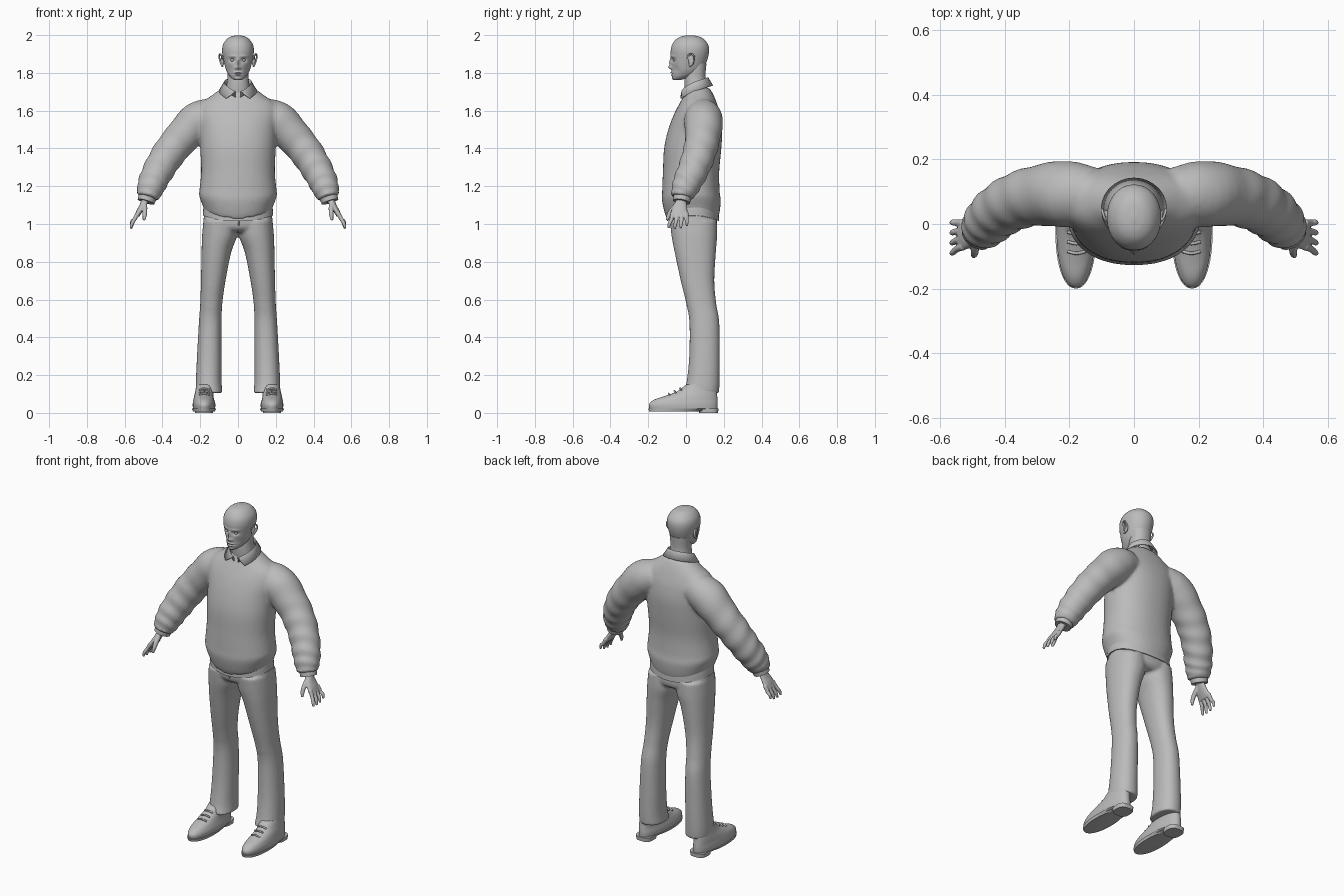
import bpy, bmesh, math
from mathutils import Vector

if "Cube" in bpy.data.objects:
    bpy.data.objects.remove(bpy.data.objects["Cube"])

grey = bpy.data.materials.new("plain grey")
grey.use_nodes = True
grey.diffuse_color = (.5, .5, .5, 1)
grey.node_tree.nodes["Principled BSDF"].inputs["Base Color"].default_value = (.5, .5, .5, 1)


def spline(rows, steps):
    """Resample rows of numbers with a smooth curve through every row."""
    pts = [Vector(r) for r in rows]
    out = []
    for i in range(len(pts) - 1):
        b, c = pts[i], pts[i + 1]
        a = pts[i - 1] if i else b * 2 - c
        d = pts[i + 2] if i + 2 < len(pts) else c * 2 - b
        for k in range(steps):
            t = k / steps
            out.append(b + ((c - a) + ((a * 2 - b * 5 + c * 4 - d)
                       + (b * 3 - a - c * 3 + d) * t) * t) * t / 2)
    return out + [pts[-1]]


def skin(bm, rings, closed=True, caps=True):
    """Bridge a list of equal-length point rings."""
    vs = [[bm.verts.new(p) for p in ring] for ring in rings]
    n = len(vs[0])
    for lo, hi in zip(vs, vs[1:]):
        for j in range(n if closed else n - 1):
            k = (j + 1) % n
            bm.faces.new((lo[j], lo[k], hi[k], hi[j]))
    if caps:
        bm.faces.new(vs[0])
        bm.faces.new(vs[-1])


def loft(bm, rows, side=1, steps=6, seg=48, power=2.2, dip=0, dip_top=0):
    """Level rings; each row is z, x min, x max, y front, y back."""
    rings = []
    for z, x0, x1, y0, y1 in spline(rows, steps):
        fade = max(0, (dip_top - z) / (dip_top - rows[0][0])) if dip else 0
        ring = []
        for j in range(seg):
            a = math.tau * j / seg
            c, s = math.cos(a), math.sin(a)
            px = math.copysign(abs(c) ** (2 / power), c)
            py = math.copysign(abs(s) ** (2 / power), s)
            ring.append((side * ((x0 + x1) + (x1 - x0) * px) / 2,
                         ((y0 + y1) + (y1 - y0) * py) / 2, z - dip * fade * s * s))
        rings.append(ring)
    skin(bm, rings)


def tube(bm, rows, side=1, steps=5, seg=24, fold=0):
    """Round rings across a path; each row is x, y, z, radius."""
    pts = spline(rows, steps)
    rings = []
    for i, p in enumerate(pts):
        t = (pts[min(i + 1, len(pts) - 1)] - pts[max(i - 1, 0)]).xyz.normalized()
        u = t.cross(Vector((0, 1, 0))).normalized()
        v = t.cross(u)
        ring = []
        for j in range(seg):
            a = math.tau * j / seg
            r = p.w * (1 + fold * i / len(pts) * math.sin(i * 1.3 + math.sin(a) * 2))
            q = p.xyz + u * r * math.cos(a) + v * r * math.sin(a)
            ring.append((side * q.x, q.y, q.z))
        rings.append(ring)
    skin(bm, rings)


def ball(bm, centre, size, side=1):
    made = bmesh.ops.create_uvsphere(bm, u_segments=20, v_segments=12, radius=1)["verts"]
    for v in made:
        v.co = Vector((side * (centre[0] + v.co.x * size[0]),
                       centre[1] + v.co.y * size[1], centre[2] + v.co.z * size[2]))


def finish(name, bm, voxel=0, smooth=4, angle=50):
    bmesh.ops.recalc_face_normals(bm, faces=bm.faces)
    mesh = bpy.data.meshes.new(name)
    bm.to_mesh(mesh)
    bm.free()
    mesh.materials.append(grey)
    ob = bpy.data.objects.new(name, mesh)
    bpy.context.collection.objects.link(ob)
    bpy.context.view_layer.objects.active = ob
    for other in bpy.context.selected_objects:
        other.select_set(False)
    ob.select_set(True)
    bpy.ops.object.shade_smooth_by_angle(angle=math.radians(angle))
    if voxel:
        fuse = ob.modifiers.new("fuse", "REMESH")
        fuse.mode, fuse.voxel_size, fuse.use_smooth_shade = "VOXEL", voxel, True
        relax = ob.modifiers.new("relax", "SMOOTH")
        relax.factor, relax.iterations = .5, smooth
    return ob


SIDES = (("left", 1), ("right", -1))

# Sweater: blousing body fused with two creased sleeves
bm = bmesh.new()
body = [(1.07, .178, -.1, .168), (1.1, .188, -.114, .178), (1.15, .206, -.127, .184),
        (1.19, .203, -.126, .178), (1.28, .195, -.122, .176), (1.4, .2, -.116, .187),
        (1.5, .205, -.094, .192), (1.58, .215, -.064, .182), (1.635, .2, -.036, .165),
        (1.68, .14, -.012, .147), (1.72, .085, .005, .125)]
loft(bm, [(z, -w, w, f, b) for z, w, f, b in body], dip=.045, dip_top=1.25)
sleeve = [(.12, .09, 1.585, .085), (.21, .093, 1.545, .103), (.3, .088, 1.455, .093),
          (.365, .07, 1.375, .088), (.415, .042, 1.295, .083), (.45, .01, 1.225, .077),
          (.469, -.012, 1.175, .068), (.48, -.02, 1.14, .058)]
for _, s in SIDES:
    tube(bm, sleeve, s, fold=.07, seg=32)
finish("sweater", bm, .01, 4)

# Shirt tail and cuffs showing below the sweater
bm = bmesh.new()
loft(bm, [(1.045, -.186, .186, -.1, .175), (1.08, -.184, .184, -.098, .172),
          (1.12, -.18, .18, -.09, .165)], dip=.03, dip_top=1.12)
finish("shirt_tail", bm)
for label, s in SIDES:
    bm = bmesh.new()
    tube(bm, [(.474, -.016, 1.16, .05), (.487, -.024, 1.118, .046)], s)
    finish(label + "_cuff", bm)

# Trousers: hips fused with two legs
bm = bmesh.new()
loft(bm, [(.955, -.13, .13, -.05, .14), (.98, -.18, .18, -.08, .163),
          (1.03, -.182, .182, -.088, .165), (1.08, -.175, .175, -.085, .16)])
leg = [(1.02, .003, .183, -.085, .163), (.94, .004, .19, -.077, .165),
       (.85, .036, .193, -.06, .158), (.7, .066, .196, -.028, .15),
       (.58, .083, .2, .001, .16), (.48, .087, .207, .018, .176),
       (.3, .087, .217, .017, .179), (.17, .087, .223, .004, .178),
       (.105, .082, .224, -.012, .175)]
for _, s in SIDES:
    loft(bm, leg, s)
finish("trousers", bm, .009, 4)

# Fly seam
bm = bmesh.new()
tube(bm, [(0, -.088, 1.04, .004), (.004, -.084, 1, .004), (0, -.06, .96, .003)], seg=8)
finish("fly_seam", bm)

# Shoes with sole, heel and laces
upper = [(.015, .122, .238, -.192, .166), (.045, .12, .24, -.196, .168),
         (.07, .126, .236, -.168, .167), (.09, .13, .232, -.11, .165),
         (.115, .13, .226, -.045, .163), (.15, .125, .22, .0, .155)]
for label, s in SIDES:
    bm = bmesh.new()
    loft(bm, upper, s)
    finish(label + "_shoe", bm)
    bm = bmesh.new()
    loft(bm, [(.008, .122, .238, -.195, .1), (.024, .116, .244, -.2, .172)], s, 1)
    loft(bm, [(0, .132, .228, .07, .17), (.024, .13, .23, .07, .172)], s, 1, power=3)
    finish(label + "_sole", bm, angle=30)
    bm = bmesh.new()
    for i in range(3):
        y, z = -.085 + .03 * i, .094 + .014 * i
        tube(bm, [(.15, y, z, .005), (.178, y - .006, z + .008, .005),
                  (.206, y, z, .005)], s, seg=8)
    finish(label + "_laces", bm)

# Hands: palm, four curled fingers and a thumb
for label, s in SIDES:
    bm = bmesh.new()
    tube(bm, [(.475, -.018, 1.16, .03), (.49, -.025, 1.12, .027)], s)
    loft(bm, [(1.04, .522, .55, -.082, .012), (1.07, .502, .538, -.078, .008),
              (1.1, .484, .522, -.066, .004), (1.13, .468, .51, -.05, .0)], s)
    for i in range(4):
        y = -.07 + .024 * i
        drop = (.004, 0, .003, .016)[i]
        tube(bm, [(.528, y, 1.06, .012), (.548, y - .007 + .003 * i, 1.025, .0105),
                  (.561, y - .018 + .007 * i, .998 + drop, .0095),
                  (.566, y - .022 + .008 * i, .974 + drop, .006)], s, seg=14)
    tube(bm, [(.495, -.045, 1.105, .015), (.493, -.078, 1.07, .013),
              (.494, -.092, 1.045, .011), (.498, -.1, 1.02, .007)], s, seg=14)
    finish(label + "_hand", bm, .0035, 3)

# Head with sculpted face
bm = bmesh.new()
skull = [(1.762, .018, -.066, -.03), (1.772, .034, -.072, .01), (1.79, .05, -.075, .055),
         (1.82, .065, -.076, .09), (1.87, .077, -.079, .113), (1.915, .084, -.081, .122),
         (1.95, .079, -.073, .117), (1.978, .06, -.052, .095), (1.993, .036, -.025, .068),
         (1.999, .008, .008, .03)]
loft(bm, [(z, -w, w, f, b) for z, w, f, b in skull], steps=12, seg=112, power=2.1)
# Dabs on the face: x, z, width, height, depth
dabs = [(.03, 1.868, .015, .01, .012), (.03, 1.888, .022, .006, -.004),
        (0, 1.852, .008, .024, -.011), (0, 1.829, .012, .009, -.014),
        (.013, 1.825, .006, .006, -.005), (.045, 1.815, .014, .025, .006),
        (0, 1.802, .019, .004, -.006), (0, 1.795, .022, .002, .005),
        (0, 1.788, .017, .004, -.006), (0, 1.769, .016, .007, -.003)]
for v in bm.verts:
    x, y, z = v.co
    if y < .03:
        v.co.y += sum(d * math.exp(-((abs(x) - cx) / w) ** 2 - ((z - cz) / h) ** 2)
                      for cx, cz, w, h, d in dabs)
finish("head", bm)

bm = bmesh.new()
loft(bm, [(1.66, -.07, .07, .0, .11), (1.72, -.062, .062, -.008, .11),
          (1.78, -.056, .056, -.008, .103), (1.85, -.058, .058, .0, .108)])
finish("neck", bm)

for label, s in SIDES:
    bm = bmesh.new()
    ball(bm, (.029, -.057, 1.867), (.011, .0115, .0085), s)
    finish(label + "_eye", bm)
    # Ear: flared rim with a hollow made by a curled tube
    bm = bmesh.new()
    ball(bm, (.082, .028, 1.866), (.01, .016, .03), s)
    tube(bm, [(.08, .008, 1.875, .004), (.09, .016, 1.897, .005), (.097, .036, 1.898, .005),
              (.098, .044, 1.876, .005), (.09, .033, 1.85, .005),
              (.082, .017, 1.834, .006)], s, seg=10)
    finish(label + "_ear", bm, .003, 2)

# Folded shirt collar, open at the front
bm = bmesh.new()
rows = [[], [], []]
for i in range(49):
    t = i / 48
    a = math.radians(12 + 336 * t)
    b = math.radians(40 + 280 * t)
    top = 1.688 + .085 * math.sin(a / 2)
    low = 1.63 + .102 * math.sin(b / 2)
    rows[0].append((.064 * math.sin(a), .048 - .066 * math.cos(a), top - .025))
    rows[1].append((.073 * math.sin(a), .046 - .072 * math.cos(a), top))
    rows[2].append((.098 * math.sin(b), .046 - .094 * math.cos(b), low))
skin(bm, rows, closed=False, caps=False)
collar = finish("shirt_collar", bm)
thick = collar.modifiers.new("cloth", "SOLIDIFY")
thick.thickness, thick.offset = .008, 0
